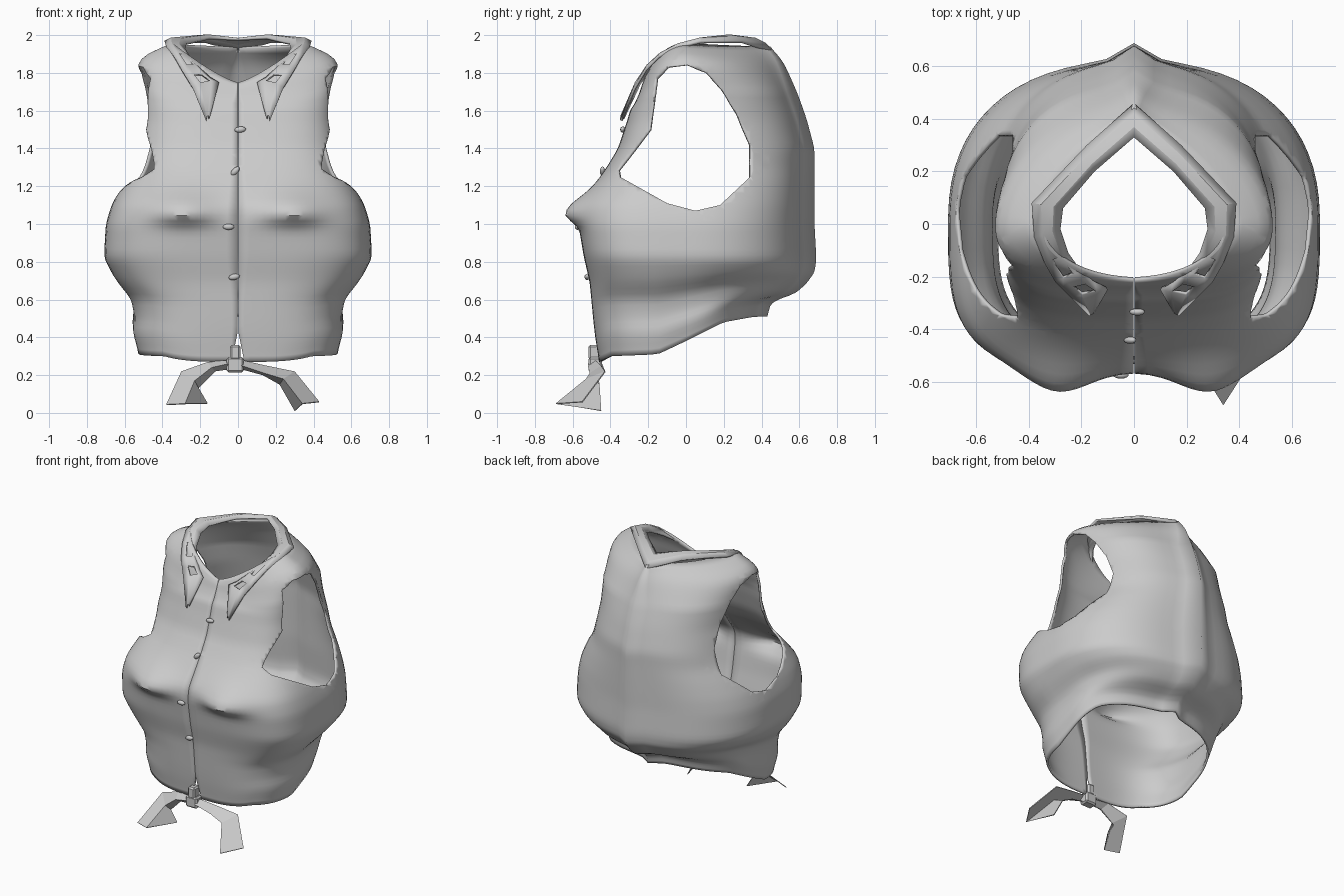
import bpy, bmesh, math
from mathutils import Vector

if "Cube" in bpy.data.objects:
    bpy.data.objects.remove(bpy.data.objects["Cube"])

cloth = bpy.data.materials.new("grey_cloth")
cloth.use_nodes = True
GREY = (0.6, 0.6, 0.6, 1)
cloth.diffuse_color = GREY
cloth.node_tree.nodes["Principled BSDF"].inputs["Base Color"].default_value = GREY


def lerp(table, t, col=1):
    """Piecewise linear lookup in a sorted table."""
    if t <= table[0][0]:
        return table[0][col]
    for a, b in zip(table, table[1:]):
        if t <= b[0]:
            f = (t - a[0]) / (b[0] - a[0])
            return a[col] + (b[col] - a[col]) * f
    return table[-1][col]


def soft(table, t, col=1, h=0.025):
    return (lerp(table, t - h, col) + 2 * lerp(table, t, col) + lerp(table, t + h, col)) / 4


def finish(bm, name, smooth=40, thick=0.0, mirror=False):
    me = bpy.data.meshes.new(name)
    bmesh.ops.recalc_face_normals(bm, faces=bm.faces[:])
    bm.to_mesh(me)
    bm.free()
    ob = bpy.data.objects.new(name, me)
    bpy.context.collection.objects.link(ob)
    me.materials.append(cloth)
    if smooth:
        bpy.ops.object.select_all(action="DESELECT")
        ob.select_set(True)
        bpy.context.view_layer.objects.active = ob
        bpy.ops.object.shade_smooth_by_angle(angle=math.radians(smooth))
    if mirror:
        ob.modifiers.new("Mirror", "MIRROR").merge_threshold = 0.0005
    if thick:
        sol = ob.modifiers.new("Thickness", "SOLIDIFY")
        sol.thickness = thick
        sol.offset = -1


def grid_mesh(rows):
    """Quad sheet from rows of points."""
    bm = bmesh.new()
    vs = [[bm.verts.new(p) for p in row] for row in rows]
    for a, b in zip(vs, vs[1:]):
        for i in range(len(a) - 1):
            bm.faces.new((a[i], a[i + 1], b[i + 1], b[i]))
    return bm


# Body cross-sections: level, half width, front depth, back depth
SECTIONS = [
    (0.30, 0.53, -0.46, 0.36), (0.42, 0.56, -0.48, 0.38), (0.50, 0.55, -0.49, 0.51),
    (0.60, 0.57, -0.50, 0.57), (0.70, 0.65, -0.51, 0.61), (0.82, 0.71, -0.54, 0.62),
    (1.00, 0.70, -0.57, 0.61), (1.10, 0.67, -0.56, 0.61), (1.20, 0.62, -0.49, 0.61),
    (1.30, 0.56, -0.42, 0.61), (1.40, 0.53, -0.36, 0.61), (1.55, 0.505, -0.31, 0.57),
    (1.70, 0.51, -0.27, 0.52), (1.80, 0.53, -0.25, 0.48), (1.87, 0.53, -0.24, 0.45),
    (1.93, 0.45, -0.23, 0.41), (1.97, 0.33, -0.21, 0.37)]
HEM = [(-0.46, 0.27), (-0.40, 0.30), (-0.15, 0.31), (0.0, 0.38), (0.2, 0.48), (0.42, 0.52)]
BOXY = [(0.6, 0.62, 0.85), (0.85, 0.54, 0.85), (1.1, 0.55, 0.85), (1.3, 0.6, 0.85),
        (1.7, 0.6, 0.85), (1.97, 1.0, 1.35)]


def body_point(level, t):
    th = math.pi * (t ** 1.5 - 0.5)
    c, s = max(math.cos(th), 0.0), math.sin(th)
    front = s < 0
    p = lerp(BOXY, level, 1 if front else 2)
    x = soft(SECTIONS, level) * c ** p if c > 1e-6 else 0.0
    y = soft(SECTIONS, level, 2 if front else 3) * abs(s) ** p
    # sloping hem and neckline
    z = level
    if level < 0.8:
        hem = lerp(HEM, y)
        z = hem + (level - 0.3) * (0.8 - hem) / 0.5
    elif level > 1.6:
        top = 1.75 + 0.21 * c ** 1.3 if front else 1.96 - 0.02 * s
        z = 1.6 + (level - 1.6) * (top - 1.6) / 0.37
    if front:
        # bust fold
        spread = 0.11 if z > 1.05 else 0.05
        y -= 0.08 * math.exp(-((x - 0.29) / 0.16) ** 2 - ((z - 1.05) / spread) ** 2)
        # front opening, widening at the hem
        if t < 0.02:
            x = 0.0015 + max(0, 0.43 - z) * 0.2
    else:
        # centre back ridge
        y += 0.07 * math.exp(-abs(x) / 0.06)
    return (x, y, z)


ROWS, COLS = 56, 44
bm = grid_mesh([[body_point(0.3 + 1.67 * r / ROWS, i / COLS) for i in range(COLS + 1)]
                for r in range(ROWS + 1)])

# Armhole outline in side elevation, cut out of the shell
ARMHOLE = [(-0.35, 1.25), (-0.1, 1.11), (0.05, 1.07), (0.18, 1.1), (0.34, 1.25),
           (0.34, 1.42), (0.27, 1.58), (0.19, 1.71), (0.11, 1.8), (0.01, 1.84),
           (-0.1, 1.83), (-0.16, 1.77), (-0.17, 1.65), (-0.19, 1.5), (-0.36, 1.29)]
SIDES = list(zip(ARMHOLE, ARMHOLE[1:] + ARMHOLE[:1]))


def in_armhole(p):
    inside = False
    for (y0, z0), (y1, z1) in SIDES:
        if (z0 > p.z) != (z1 > p.z) and p.y < y0 + (p.z - z0) * (y1 - y0) / (z1 - z0):
            inside = not inside
    return inside


def near_side(f, a, b):
    """Faces close to one side of the outline."""
    c = f.calc_center_median()
    return (min(a[0], b[0]) - 0.09 < c.y < max(a[0], b[0]) + 0.09
            and min(a[1], b[1]) - 0.09 < c.z < max(a[1], b[1]) + 0.09)


for a, b in SIDES:
    near = [f for f in bm.faces if near_side(f, a, b)]
    near = bmesh.ops.triangulate(bm, faces=near)["faces"]
    geom = list({e for f in near for e in f.edges} | {v for f in near for v in f.verts}) + near
    bmesh.ops.bisect_plane(bm, geom=geom, dist=0.0001, plane_co=(0, *a),
                           plane_no=(0, b[1] - a[1], a[0] - b[0]))
    bmesh.ops.triangulate(bm, faces=[f for f in bm.faces if len(f.verts) > 4])
bmesh.ops.delete(bm, geom=[f for f in bm.faces if in_armhole(f.calc_center_median())],
                 context="FACES")
bmesh.ops.remove_doubles(bm, verts=bm.verts[:], dist=0.002)
finish(bm, "vest_body", 50, 0.015, True)

# Collar: half strip from centre back to the front point, with cut-out slots
INNER = [(0, 0.33, 1.985), (0.15, 0.2, 1.99), (0.27, 0.06, 1.96), (0.28, -0.02, 1.93),
         (0.25, -0.11, 1.88), (0.2, -0.18, 1.83), (0.15, -0.22, 1.78), (0.1, -0.25, 1.75),
         (0.15, -0.34, 1.56)]
OUTER = [(0, 0.46, 1.92), (0.18, 0.3, 1.97), (0.39, 0.08, 1.97), (0.38, -0.05, 1.94),
         (0.34, -0.15, 1.89), (0.3, -0.22, 1.82), (0.27, -0.25, 1.77), (0.24, -0.28, 1.72),
         (0.17, -0.35, 1.55)]
strip = []
for f in (0, 0.3, 0.7, 1):
    row = []
    for a, b in zip(INNER, OUTER):
        p = Vector(a).lerp(Vector(b), f)
        p.z += 0.025 * math.sin(math.pi * f)
        row.append(p)
    strip.append(row)
bm = grid_mesh(strip)
bm.faces.ensure_lookup_table()
n = len(INNER) - 1
bmesh.ops.delete(bm, geom=[bm.faces[n + k] for k in (4, 6)], context="FACES")
finish(bm, "collar", 25, 0.015, True)

# Buttons down the front
for k, (x, z, tilt) in enumerate([(0.012, 1.5, 0.1), (-0.015, 1.28, 0.8),
                                  (-0.05, 0.985, 0), (-0.02, 0.72, 0.2)]):
    bm = bmesh.new()
    bmesh.ops.create_uvsphere(bm, u_segments=12, v_segments=8, radius=1)
    for v in bm.verts:
        q = Vector((v.co.x * 0.03, v.co.y * 0.014, v.co.z * 0.016))
        v.co = (x + q.x * math.cos(tilt) - q.z * math.sin(tilt),
                soft(SECTIONS, z, 2) - 0.008 + q.y,
                z + q.x * math.sin(tilt) + q.z * math.cos(tilt))
    finish(bm, "button_%d" % (k + 1), 60)

# Knot
bm = bmesh.new()
for cx, cz, sx, sz in [(-0.015, 0.32, 0.055, 0.08), (-0.015, 0.255, 0.09, 0.08)]:
    for v in bmesh.ops.create_cube(bm, size=1)["verts"]:
        v.co = (cx + v.co.x * sx, -0.48 + v.co.y * 0.07, cz + v.co.z * sz)
bmesh.ops.bevel(bm, geom=bm.edges[:], offset=0.01, segments=1, affect="EDGES")
finish(bm, "knot", 0)

# Ribbon tails: upper edge, fold and lower edge
finish(grid_mesh([
    [(0.02, -0.48, 0.28), (0.15, -0.45, 0.25), (0.3, -0.43, 0.22), (0.43, -0.55, 0.06)],
    [(0.02, -0.52, 0.25), (0.14, -0.51, 0.21), (0.24, -0.53, 0.18), (0.34, -0.69, 0.05)],
    [(0.02, -0.49, 0.23), (0.13, -0.47, 0.2), (0.22, -0.46, 0.15), (0.3, -0.45, 0.01)]]),
    "left_ribbon", 0, 0.006)
finish(grid_mesh([
    [(-0.05, -0.48, 0.28), (-0.16, -0.45, 0.27), (-0.3, -0.43, 0.22), (-0.38, -0.6, 0.045)],
    [(-0.05, -0.52, 0.26), (-0.14, -0.51, 0.24), (-0.23, -0.5, 0.17), (-0.28, -0.64, 0.05)],
    [(-0.05, -0.49, 0.23), (-0.12, -0.48, 0.22), (-0.21, -0.46, 0.13), (-0.16, -0.46, 0.05)]]),
    "right_ribbon", 0, 0.006)
